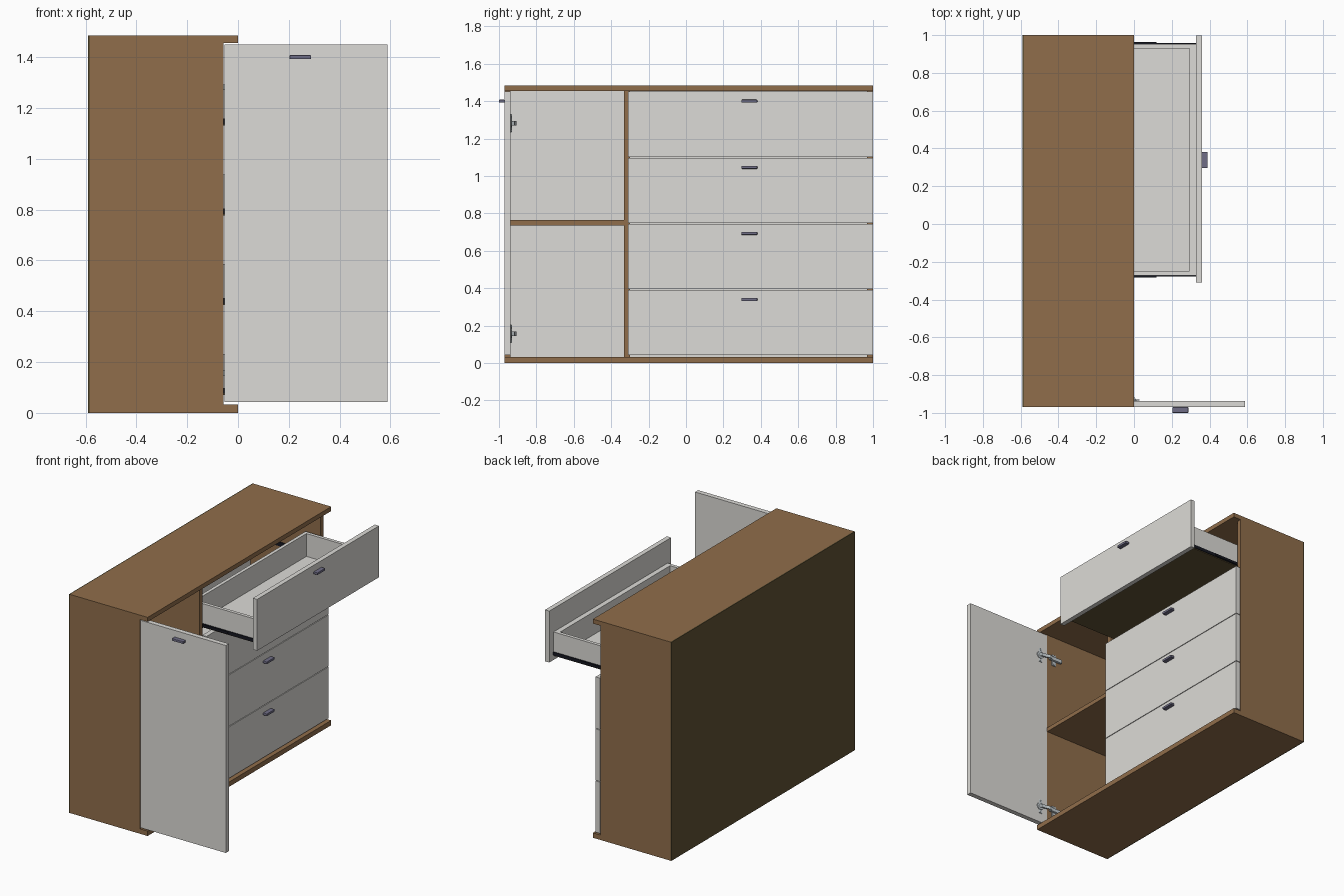
import bpy, bmesh
from mathutils import Vector

if "Cube" in bpy.data.objects:
    bpy.data.objects.remove(bpy.data.objects["Cube"])


def material(name, rgb):
    m = bpy.data.materials.new(name)
    m.diffuse_color = (*rgb, 1)
    m.use_nodes = True
    m.node_tree.nodes["Principled BSDF"].inputs["Base Color"].default_value = m.diffuse_color
    return m


WOOD = material("brown_wood", (0.28, 0.155, 0.07))
WHITE = material("white_board", (0.72, 0.71, 0.68))
BOARD = material("hardboard", (0.12, 0.085, 0.035))
BLACK = material("black_rail", (0.008, 0.009, 0.015))
STEEL = material("steel", (0.55, 0.6, 0.62))
PULL = material("pull_metal", (0.16, 0.155, 0.24))


def finish(name, bm, mats):
    bmesh.ops.recalc_face_normals(bm, faces=bm.faces)
    me = bpy.data.meshes.new(name)
    bm.to_mesh(me)
    bm.free()
    for m in mats:
        me.materials.append(m)
    ob = bpy.data.objects.new(name, me)
    bpy.context.collection.objects.link(ob)
    return ob


def box(name, x, y, z, mat, bevel=0, other=None, side=None):
    """Box from ranges; faces pointing along 'side' take the 'other' material."""
    bm = bmesh.new()
    bmesh.ops.create_cube(bm, size=1)
    for v in bm.verts:
        v.co = Vector([(r[0] + r[1]) / 2 + c * (r[1] - r[0]) for c, r in zip(v.co, (x, y, z))])
    if bevel:
        bmesh.ops.bevel(bm, geom=bm.edges[:], offset=bevel, segments=2, profile=0.5, affect='EDGES')
    bm.normal_update()
    if side:
        for f in bm.faces:
            if f.normal.dot(Vector(side)) > 0.9:
                f.material_index = 1
    return finish(name, bm, [mat] + ([other] if other else []))


def extrude(name, pts, z0, z1, mat):
    """Prism from an xy outline."""
    bm = bmesh.new()
    face = bm.faces.new([bm.verts.new((px, py, z0)) for px, py in pts])
    geo = bmesh.ops.extrude_face_region(bm, geom=[face])["geom"]
    bmesh.ops.translate(bm, vec=(0, 0, z1 - z0), verts=[g for g in geo if isinstance(g, bmesh.types.BMVert)])
    return finish(name, bm, [mat])


def disc(name, loc, r, depth, mat):
    """Small cylinder along y."""
    bm = bmesh.new()
    bmesh.ops.create_cone(bm, cap_ends=True, segments=20, radius1=r, radius2=r, depth=depth)
    for v in bm.verts:
        v.co = Vector((v.co.x, v.co.z, v.co.y)) + Vector(loc)
    return finish(name, bm, [mat])


# Carcass
BACK, EDGE = -0.59, -0.057
INNER = BACK + 0.008
box("top_panel", (INNER, 0), (-0.97, 1), (1.455, 1.485), WOOD)
box("bottom_panel", (INNER, 0), (-0.97, 1), (0, 0.033), WOOD)
box("left_side_panel", (INNER, EDGE), (-0.97, -0.938), (0.033, 1.455), WOOD)
box("right_side_panel", (INNER, EDGE), (0.968, 1), (0.033, 1.455), WOOD)
box("divider_panel", (INNER, EDGE), (-0.332, -0.3), (0.033, 1.455), WOOD)
box("shelf", (INNER, EDGE), (-0.938, -0.332), (0.736, 0.765), WOOD)
box("back_panel", (BACK, INNER), (-0.97, 1), (0, 1.485), BOARD, other=WHITE, side=(1, 0, 0))

# Open door with pull
box("door", (-0.054, 0.588), (-0.97, -0.937), (0.042, 1.451), WHITE)
box("door_pull", (0.203, 0.288), (-1.0, -0.97), (1.392, 1.408), PULL, 0.003)

# Hinges: plate on the door, bent arm, mount on the side panel
for i, z in enumerate((0.157, 1.282)):
    n = f"hinge_{i + 1}_"
    box(n + "door_plate", (-0.012, 0.014), (-0.937, -0.933), (z - 0.05, z + 0.05), STEEL, 0.001)
    disc(n + "cup", (0.004, -0.932, z), 0.026, 0.006, STEEL)
    arm = [(0.012, -0.932), (0.004, -0.918), (-0.03, -0.913), (-0.055, -0.905), (-0.075, -0.908),
           (-0.075, -0.914), (-0.055, -0.912), (-0.032, -0.921), (-0.002, -0.926), (0.004, -0.932)]
    extrude(n + "arm", arm, z - 0.011, z + 0.011, STEEL)
    box(n + "body", (-0.16, -0.065), (-0.93, -0.912), (z - 0.013, z + 0.013), STEEL, 0.003)
    box(n + "mount", (-0.125, -0.095), (-0.938, -0.932), (z - 0.04, z + 0.04), STEEL, 0.001)
    for s in (-1, 1):
        disc(n + f"mount_screw_{s}", (-0.11, -0.931, z + s * 0.03), 0.007, 0.004, STEEL)
        disc(n + f"door_screw_{s}", (0.002, -0.932, z + s * 0.04), 0.006, 0.004, STEEL)

# Drawers: the top one is pulled out
Y0, Y1, T = -0.272, 0.953, 0.023
for i in range(4):
    n = f"drawer_{i + 1}_"
    dx = 0.38 if i == 3 else 0
    z = 0.042 + i * 0.3533
    xf, xb = -0.052 + dx, -0.54 + dx
    lo, hi = z + 0.035, z + 0.19
    box(n + "front", (xf, xf + 0.032), (-0.309, 0.999), (z, z + 0.349), WHITE)
    box(n + "pull", (xf + 0.032, xf + 0.062), (0.296, 0.381), (z + 0.29, z + 0.306), PULL, 0.003)
    for label, ya, yb in (("left", Y0, Y0 + T), ("right", Y1 - T, Y1)):
        box(n + label + "_wall", (xb, xf), (ya, yb), (lo, hi), WHITE)
    box(n + "inner_front", (xf - 0.034, xf), (Y0 + T, Y1 - T), (lo, hi), WHITE)
    box(n + "rear_wall", (xb, xb + T), (Y0 + T, Y1 - T), (lo, hi), WHITE)
    box(n + "base", (xb, xf), (Y0, Y1), (lo - 0.006, lo), BOARD, other=WHITE, side=(0, 0, 1))
    # Telescopic runners on both sides
    for label, y, s in (("left", Y0, -1), ("right", Y1, 1)):
        for part, xa, xe, o, h in (("slide", xb, xf, 0, 0.011), ("middle_rail", -0.5 + dx / 2, -0.07 + dx / 2, 0.005, 0.008),
                                   ("fixed_rail", -0.53, -0.065, 0.01, 0.014)):
            ya, yb = sorted((y + s * o, y + s * (o + 0.005)))
            box(n + label + "_" + part, (xa, xe), (ya, yb), (lo + 0.01 - h, lo + 0.01 + h), BLACK)
